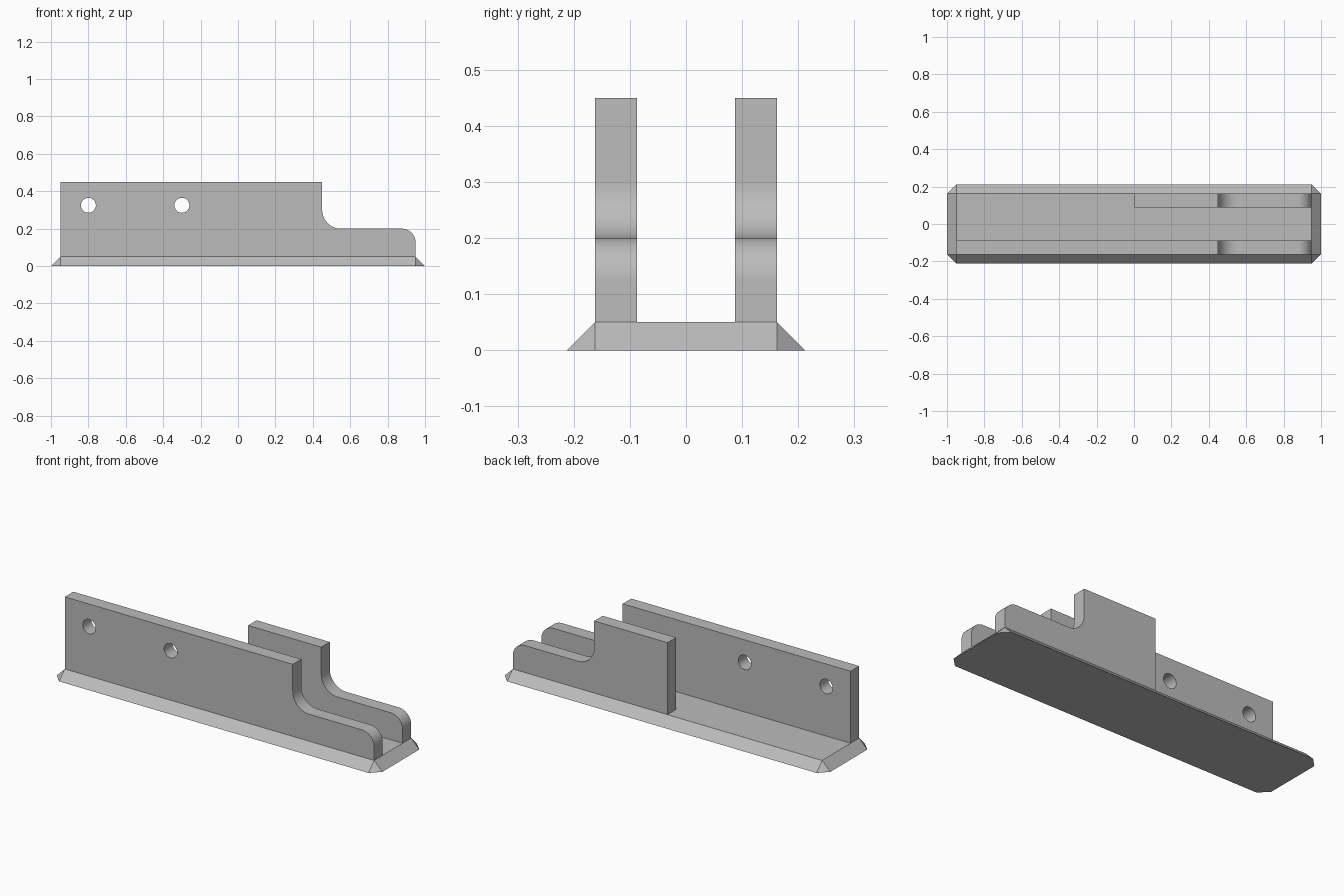
import bpy
import bmesh
from math import cos, sin, pi, radians
from mathutils import Matrix

cube = bpy.data.objects.get("Cube")
if cube:
    bpy.data.objects.remove(cube, do_unlink=True)

HALF_LEN, HALF_WID = 0.95, 0.1625   # flat top of the base
FLARE = 0.05                        # base height and outward slope
WALL = 0.075                        # wall thickness
TOP, LOW, STEP = 0.45, 0.2, 0.45    # wall heights and step position

grey = bpy.data.materials.new("plain grey")
grey.use_nodes = True
colour = (0.5, 0.5, 0.5, 1)
grey.diffuse_color = colour
grey.node_tree.nodes["Principled BSDF"].inputs["Base Color"].default_value = colour


def arc(cx, cz, r, start, end, n=16):
    angles = [radians(start + (end - start) * i / n) for i in range(n + 1)]
    return [(cx + r * cos(a), cz + r * sin(a)) for a in angles]


def add_object(name, bm):
    bmesh.ops.recalc_face_normals(bm, faces=bm.faces)
    mesh = bpy.data.meshes.new(name)
    bm.to_mesh(mesh)
    bm.free()
    mesh.materials.clear()
    mesh.materials.append(grey)
    obj = bpy.data.objects.new(name, mesh)
    bpy.context.collection.objects.link(obj)
    return obj


def add_wall(name, x_start, y, holes=()):
    # Stepped side profile, with holes as inner loops of a filled curve
    r_in, r_out = 0.1, 0.075
    outline = [(x_start, FLARE), (HALF_LEN, FLARE)]
    outline += arc(HALF_LEN - r_out, LOW - r_out, r_out, 0, 90)
    outline += arc(STEP + r_in, LOW + r_in, r_in, 270, 180)
    outline += [(STEP, TOP), (x_start, TOP)]
    loops = [outline] + [arc(x, z, 0.04, 0, 360, 32)[:-1] for x, z in holes]

    curve = bpy.data.curves.new(name + "_profile", "CURVE")
    curve.dimensions = "2D"
    curve.fill_mode = "BOTH"
    curve.extrude = WALL / 2
    for loop in loops:
        spline = curve.splines.new("POLY")
        spline.points.add(len(loop) - 1)
        for point, (x, z) in zip(spline.points, loop):
            point.co = (x, z, 0, 1)
        spline.use_cyclic_u = True
    helper = bpy.data.objects.new(name + "_profile", curve)
    mesh = bpy.data.meshes.new_from_object(helper)
    bm = bmesh.new()
    bm.from_mesh(mesh)
    bpy.data.objects.remove(helper)
    bpy.data.curves.remove(curve)
    bpy.data.meshes.remove(mesh)

    # Stand the profile upright and join its caps to its sides
    bm.transform(Matrix.Translation((0, y, 0)) @ Matrix.Rotation(pi / 2, 4, "X"))
    bmesh.ops.remove_doubles(bm, verts=bm.verts, dist=0.0001)
    obj = add_object(name, bm)
    bpy.ops.object.select_all(action="DESELECT")
    obj.select_set(True)
    bpy.context.view_layer.objects.active = obj
    bpy.ops.object.shade_smooth_by_angle(angle=radians(30))


# Base plate: rectangular top flaring to a clipped-corner bottom
bm = bmesh.new()
for sx in (-1, 1):
    for sy in (-1, 1):
        x, y = sx * HALF_LEN, sy * HALF_WID
        bm.verts.new((x, y, FLARE))
        bm.verts.new((x + sx * FLARE, y, 0))
        bm.verts.new((x, y + sy * FLARE, 0))
bmesh.ops.convex_hull(bm, input=bm.verts)
bmesh.ops.dissolve_limit(bm, angle_limit=radians(1), verts=bm.verts, edges=bm.edges)
add_object("base_plate", bm)

# Side walls: a full-length drilled front one and a half-length back one
wall_y = HALF_WID - WALL / 2
add_wall("front_wall", -HALF_LEN, -wall_y, [(-0.8, 0.325), (-0.3, 0.325)])
add_wall("back_wall", 0, wall_y)
